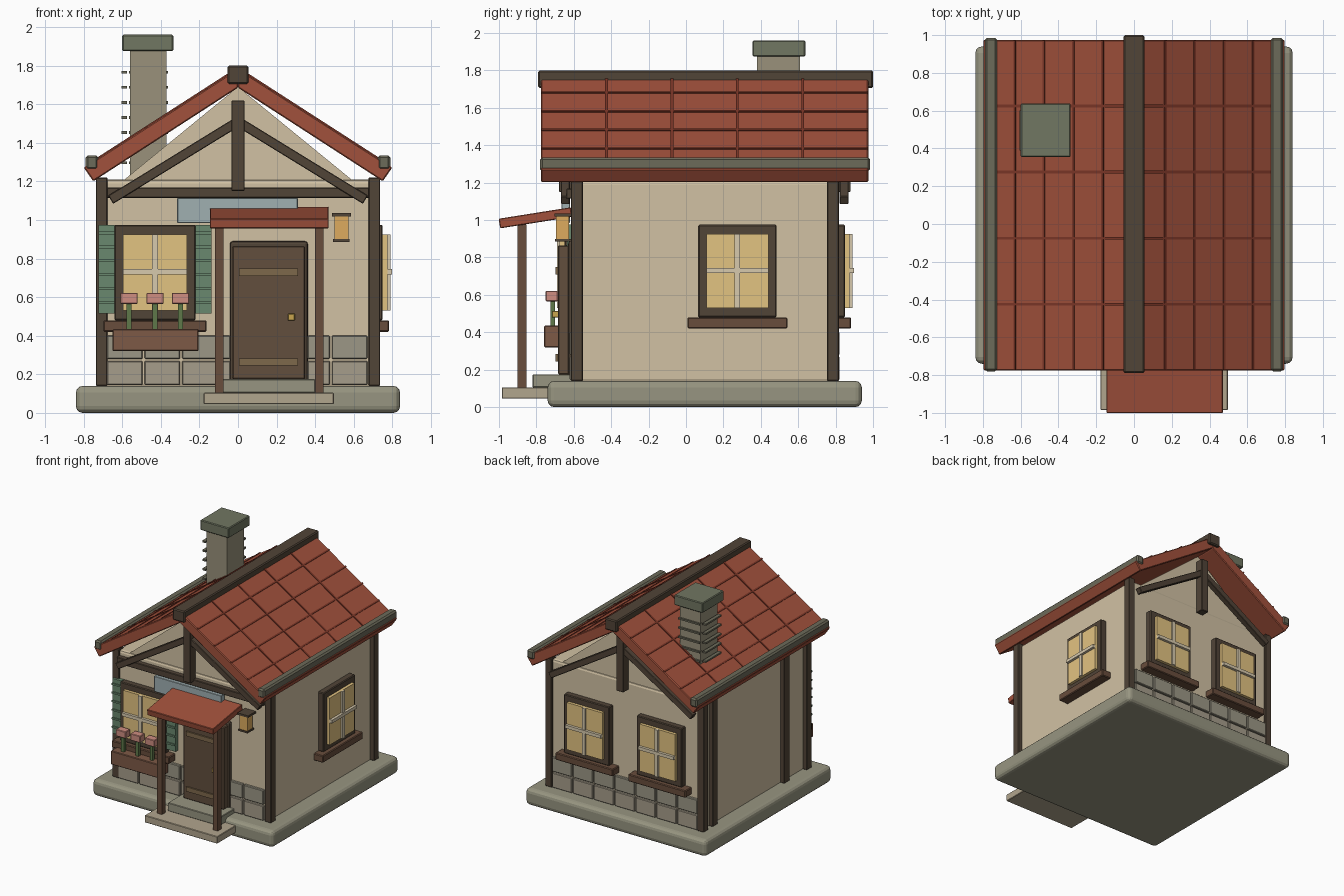
import bpy, bmesh, math
from mathutils import Matrix, Vector

if "Cube" in bpy.data.objects:
    bpy.data.objects.remove(bpy.data.objects["Cube"])


def mat(name, r, g, b):
    m = bpy.data.materials.new(name)
    m.diffuse_color = [(c / 255) ** 2.2 for c in (r, g, b)] + [1]
    m.use_nodes = True
    m.node_tree.nodes["Principled BSDF"].inputs["Base Color"].default_value = m.diffuse_color
    return m


PLASTER = mat("plaster", 208, 192, 162)
TIMBER = mat("dark_timber", 82, 70, 58)
WOOD = mat("brown_wood", 104, 78, 62)
BOXWOOD = mat("planter_wood", 125, 90, 72)
DOOR = mat("door_wood", 98, 80, 64)
IRON = mat("hinge_bronze", 125, 104, 76)
BASE = mat("base_stone", 150, 148, 128)
STONE = mat("stone", 165, 156, 138)
STONE2 = mat("stone_upper", 155, 150, 133)
STEP = mat("step_stone", 176, 164, 140)
ROOF = mat("roof_red", 160, 82, 62)
SEAM = mat("roof_seam", 125, 58, 44)
TRIM = mat("eave_trim", 108, 106, 90)
CHIM = mat("chimney_stone", 152, 144, 122)
CAP = mat("chimney_cap", 112, 118, 98)
GLASS = mat("lit_glass", 226, 194, 128)
CREAM = mat("cream_bar", 214, 200, 172)
GREEN = mat("shutter_green", 105, 135, 110)
LEAF = mat("stem_green", 95, 120, 75)
PINK = mat("blossom", 205, 140, 128)
BLUE = mat("blue_board", 158, 174, 176)
GOLD = mat("gold", 200, 165, 80)
AMBER = mat("lantern_amber", 220, 170, 95)
I = Matrix.Identity(4)


def finish(name, bm, m, bevel=0.0, seg=1):
    bmesh.ops.recalc_face_normals(bm, faces=bm.faces)
    me = bpy.data.meshes.new(name)
    bm.to_mesh(me)
    bm.free()
    ob = bpy.data.objects.new(name, me)
    bpy.context.collection.objects.link(ob)
    me.materials.append(m)
    if bevel:
        b = ob.modifiers.new("bevel", "BEVEL")
        b.width, b.segments = bevel, seg
    return ob


def box(name, x, y, z, m, bevel=0.0, seg=1, M=I):
    """Box from (min, max) ranges, optionally moved by matrix M."""
    bm = bmesh.new()
    bmesh.ops.create_cube(bm, size=1)
    size = Matrix.Diagonal((x[1] - x[0], y[1] - y[0], z[1] - z[0], 1))
    mid = Matrix.Translation((sum(x) / 2, sum(y) / 2, sum(z) / 2))
    bm.transform(M @ mid @ size)
    return finish(name, bm, m, bevel, seg)


def prism(name, pts, y0, y1, m, bevel=0.0):
    """XZ outline extruded along y."""
    bm = bmesh.new()
    f = bm.faces.new([bm.verts.new((x, y0, z)) for x, z in pts])
    r = bmesh.ops.extrude_face_region(bm, geom=[f])
    vs = [v for v in r["geom"] if isinstance(v, bmesh.types.BMVert)]
    bmesh.ops.translate(bm, verts=vs, vec=(0, y1 - y0, 0))
    return finish(name, bm, m, bevel)


# base, walls, corner posts
slab = box("base_slab", (-.84, .84), (-.74, .94), (0, .14), BASE, .035, 3)
box("walls", (-.70, .70), (-.60, .80), (.13, 1.21), PLASTER, .02, 2)
for sx in (-1, 1):
    for y in (-.583, .786):
        box("corner_post", (sx * .707 - .03, sx * .707 + .03), (y - .032, y + .032), (.14, 1.22), TIMBER, .004)
for y in (-.29, .66):
    box("left_wall_post", (-.735, -.69), (y - .035, y + .035), (.14, 1.21), TIMBER, .004)

# stone courses on front and back
for side, (y0, y1) in {"front": (-.622, -.59), "back": (.79, .822)}.items():
    for row, (z0, z1) in enumerate(((.145, .27), (.28, .40))):
        for i in range(7):
            x0 = -.678 + i * .194
            x1 = x0 + .184
            if side == "front" and x1 > -.04 and x0 < .36:   # leave the doorway free
                if x0 < -.06:
                    x1 = -.04
                elif x1 > .40:
                    x0 = .36
                else:
                    continue
            box(side + "_stone", (x0, x1), (y0, y1), (z0, z1), STONE2 if row else STONE, .005)

# gables with king post and braces
for side, gy, ty, s in (("front", -.59, -.645, -1), ("back", .73, .845, 1)):
    prism(side + "_gable", [(-.60, 1.20), (.60, 1.20), (0, 1.69)], gy, gy + .06, PLASTER)
    box(side + "_king_post", (-.034, .034), (ty - .035, ty + .035), (1.15, 1.62), TIMBER, .004)
    for sx in (-1, 1):
        a, b = Vector((sx * .66, ty, 1.105)), Vector((0, ty, 1.51))
        d = b - a
        M = Matrix.Translation((a + b) / 2) @ Matrix.Rotation(-math.atan2(d.z, d.x), 4, "Y")
        h = d.length / 2
        box(side + "_brace", (-h, h), (-.024, .024), (-.025, .025), TIMBER, .004, M=M)
box("front_tie_beam", (-.68, .68), (-.64, -.59), (1.115, 1.168), TIMBER, .004)

# roof slopes, seams, eave trim and ridge
A = math.atan2(.515, .80)
L = math.hypot(.80, .515)
for sx in (-1, 1):
    prism("roof_slope", [(0, 1.785), (0, 1.685), (sx * .75, 1.20), (sx * .80, 1.272)], -.775, .975, ROOF, .006)
    M = Matrix.Translation((0, 0, 1.785)) @ Matrix.Rotation(A if sx > 0 else math.pi - A, 4, "Y")
    up = (-.01, .007) if sx > 0 else (-.007, .01)
    for k in range(1, 6):
        u = (.01 + k * .155) / math.cos(A)
        if k < 5:
            box("roof_row_seam", (u - .006, u + .006), (-.772, .972), up, SEAM, M=M)
            y = -.775 + k * .35
            box("roof_column_seam", (.05, L - .04), (y - .007, y + .007), up, SEAM, M=M)
    box("eave_trim", (sx * .757 - .033, sx * .757 + .033), (-.78, .985), (1.26, 1.335), TRIM, .012)
box("ridge_beam", (-.055, .055), (-.79, 1.0), (1.705, 1.80), TIMBER, .008)

# chimney with cap and side strips
box("chimney", (-.56, -.37), (.38, .61), (1.20, 1.89), CHIM)
box("chimney_cap", (-.60, -.335), (.355, .638), (1.875, 1.96), CAP, .006)
for k in range(7):
    z = 1.29 + k * .078
    box("chimney_side_strip", (-.605, -.575), (.39, .60), (z, z + .014), TRIM)
    box("chimney_back_strip", (-.565, -.363), (.60, .625), (z, z + .014), TRIM)


# windows: built facing -y at the wall plane, then placed
def window(name, M):
    box(name + "_frame", (-.21, .21), (-.05, .01), (.48, .975), TIMBER, .006, M=M)
    box(name + "_glass", (-.165, .165), (-.075, 0), (.53, .925), GLASS, M=M)
    box(name + "_upright_bar", (-.015, .015), (-.09, -.07), (.53, .925), CREAM, M=M)
    box(name + "_cross_bar", (-.165, .165), (-.097, -.07), (.718, .745), CREAM, M=M)
    box(name + "_sill", (-.267, .267), (-.083, .01), (.42, .48), WOOD, .006, M=M)


def at(x, y, deg):
    return Matrix.Translation((x, y, 0)) @ Matrix.Rotation(math.radians(deg), 4, "Z")


window("front_window", at(-.43, -.60, 0))
window("right_window", at(.70, .275, 90))
for x in (-.345, .33):
    window("back_window", at(x, .80, 180))

# shutters with slats
for x in (-.681, -.178):
    box("shutter", (x - .041, x + .041), (-.635, -.60), (.515, .975), GREEN)
    for k in range(6):
        z = .565 + k * .072
        box("shutter_slat", (x - .041, x + .041), (-.645, -.63), (z, z + .014), GREEN)

# flower box
box("flower_box", (-.65, -.205), (-.76, -.63), (.32, .435), BOXWOOD, .005)
for x in (-.565, -.43, -.298):
    box("flower_stem", (x - .013, x + .013), (-.725, -.70), (.43, .57), LEAF)
    box("flower_bloom", (x - .045, x + .045), (-.75, -.685), (.565, .622), PINK, .004)

# door with frame, straps and knob
box("door_frame", (-.042, .362), (-.63, -.59), (.14, .89), TIMBER, .015, 2)
box("door", (-.03, .348), (-.685, -.62), (.175, .865), DOOR, .006)
for z in (.245, .71):
    box("door_strap", (.005, .312), (-.697, -.68), (z, z + .038), IRON)
box("door_knob", (.258, .295), (-.717, -.68), (.478, .515), GOLD, .004)

# porch: steps, posts, sloped canopy
box("lower_step", (-.178, .497), (-.985, -.70), (.045, .105), STEP, .004)
box("upper_step", (-.078, .40), (-.82, -.60), (.105, .175), BASE, .004)
for x in (-.098, .42):
    box("porch_post", (x - .022, x + .022), (-.90, -.853), (.105, .975), WOOD)
M = Matrix.Translation((.162, -.805, 1.012)) @ Matrix.Rotation(math.radians(9), 4, "X")
box("porch_canopy", (-.308, .308), (-.195, .195), (-.026, .026), ROOF, .004, M=M)

# blank board above the door
box("blue_board", (-.315, .31), (-.665, -.62), (.985, 1.115), BLUE, .003)

# wall lantern
box("lantern_glass", (.50, .573), (-.695, -.625), (.90, 1.02), AMBER)
box("lantern_top", (.487, .585), (-.702, -.60), (1.018, 1.035), TIMBER)
box("lantern_bottom", (.492, .578), (-.70, -.615), (.885, .90), TIMBER)
